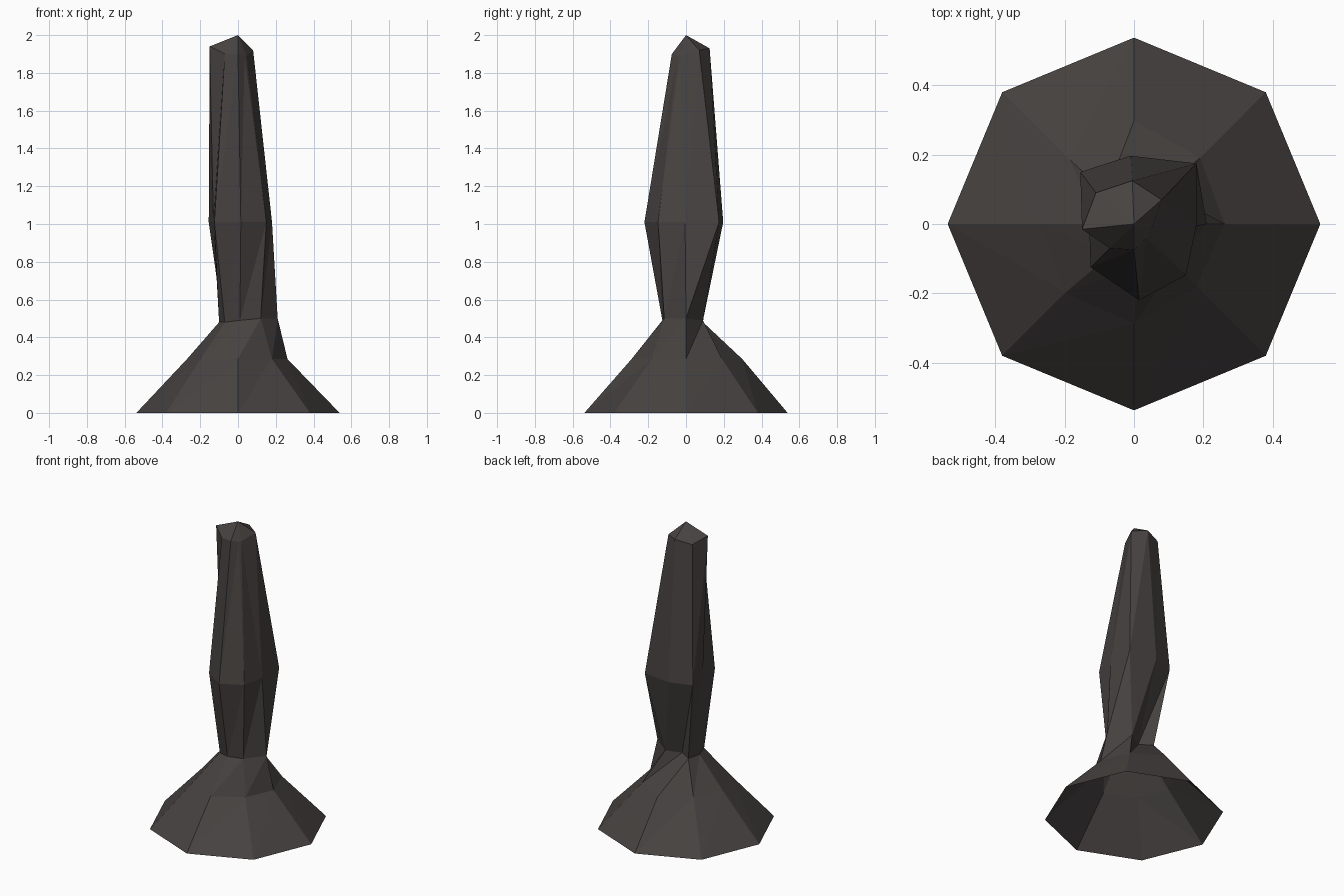
import bpy, bmesh, math

if "Cube" in bpy.data.objects:
    bpy.data.objects.remove(bpy.data.objects["Cube"])

# Stone colour
stone = bpy.data.materials.new("dark stone")
stone.diffuse_color = (0.062, 0.055, 0.052, 1)
stone.use_nodes = True
stone.node_tree.nodes["Principled BSDF"].inputs["Base Color"].default_value = stone.diffuse_color


def octagon(radii, z):
    """Eight points, starting at +x and going counter-clockwise."""
    return [(r * math.cos(i * math.pi / 4), r * math.sin(i * math.pi / 4), z)
            for i, r in enumerate(radii)]


# Flared foot: regular outline, slightly uneven shoulder
foot = octagon([0.538] * 8, 0)
shoulder = octagon([0.262, 0.27, 0.298, 0.262, 0.27, 0.28, 0.288, 0.255], 0.285)
# Irregular hewn shaft rings
neck = [(0.21, 0, 0.50), (0.09, 0.09, 0.49), (0, 0.04, 0.48), (-0.08, 0.09, 0.48),
        (-0.10, 0, 0.48), (-0.07, -0.09, 0.48), (0.01, -0.125, 0.49), (0.12, -0.115, 0.50)]
waist = [(0.18, -0.005, 1.01), (0.18, 0.175, 1.01), (-0.01, 0.197, 1.01), (-0.155, 0.15, 1.01),
         (-0.13, 0.01, 1.01), (-0.125, -0.125, 1.01), (0.015, -0.22, 1.01), (0.15, -0.148, 1.01)]
crown = [(0.045, -0.03, 1.89), (0.08, 0.07, 1.92), (-0.005, 0.125, 1.93), (-0.11, 0.09, 1.91),
         (-0.15, -0.015, 1.94), (-0.07, -0.07, 1.90), (0.0, -0.075, 1.90), (0.035, -0.042, 1.89)]

# Skin the rings with triangles, open underneath, and close at the tip
bm = bmesh.new()
rings = [[bm.verts.new(p) for p in r] for r in (foot, shoulder, neck, waist, crown)]
for low, high in zip(rings, rings[1:]):
    for i in range(8):
        j = (i + 1) % 8
        bm.faces.new((low[i], low[j], high[j]))
        bm.faces.new((low[i], high[j], high[i]))
tip = bm.verts.new((0, 0, 2))
for i in range(8):
    bm.faces.new((rings[-1][i], rings[-1][(i + 1) % 8], tip))

mesh = bpy.data.meshes.new("stone_pillar")
bm.to_mesh(mesh)
bm.free()
mesh.materials.append(stone)
bpy.context.collection.objects.link(bpy.data.objects.new("stone_pillar", mesh))
